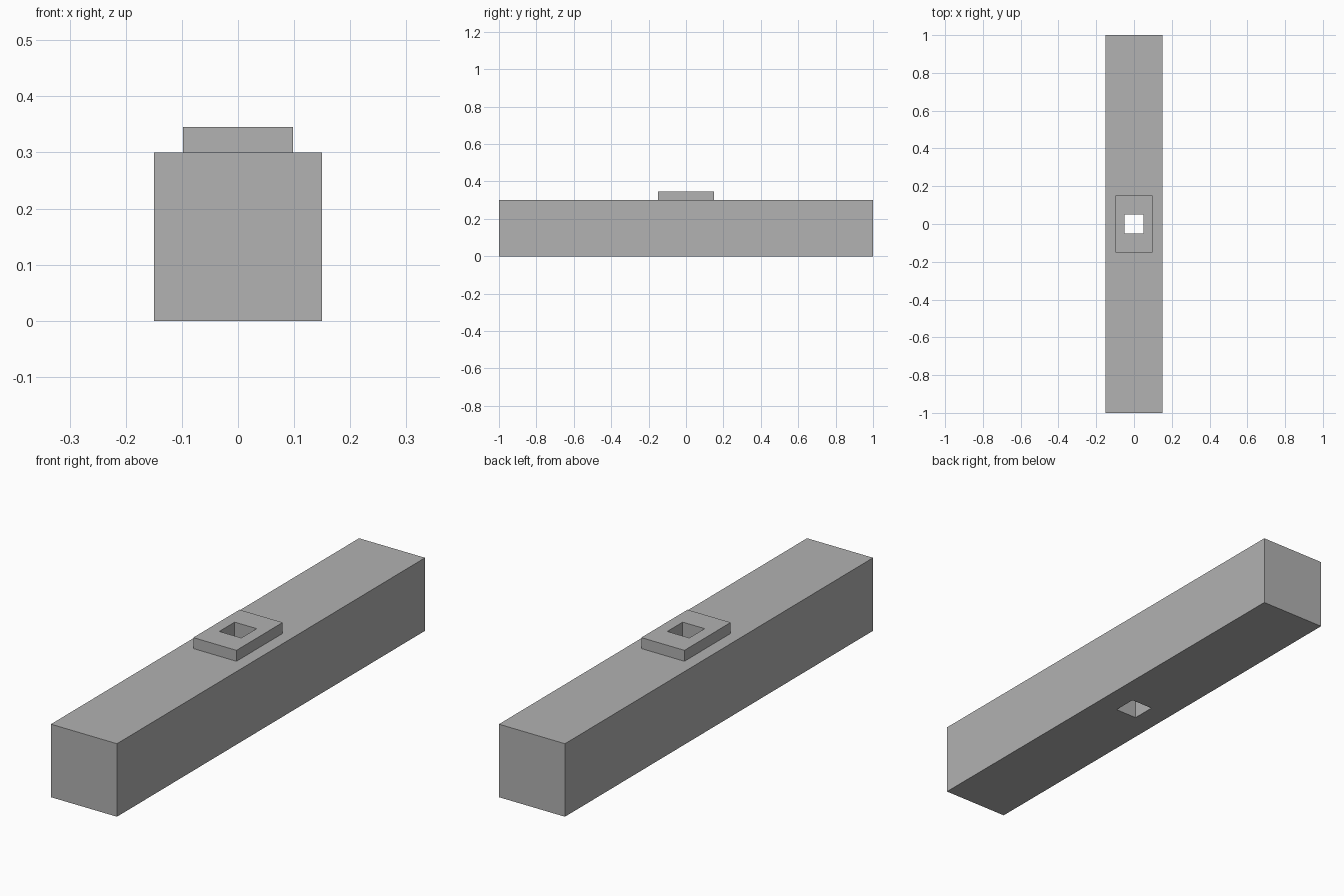
import bpy
import bmesh

default = bpy.data.objects.get("Cube")
if default:
    bpy.data.objects.remove(default, do_unlink=True)

# Single flat colour
grey = bpy.data.materials.new("plain grey")
grey.use_nodes = True
colour = (0.445, 0.445, 0.445, 1)
grey.diffuse_color = colour
grey.node_tree.nodes["Principled BSDF"].inputs["Base Color"].default_value = colour

HOLE = 0.05  # half width of the square shaft


def pierced_block(name, half_x, half_y, bottom, top):
    """Rectangular block with a square shaft running through it vertically."""
    bm = bmesh.new()

    def loop(hx, hy, z):
        corners = ((-1, -1), (1, -1), (1, 1), (-1, 1))
        return [bm.verts.new((sx * hx, sy * hy, z)) for sx, sy in corners]

    # Closed chain of loops: outer wall, top rim, shaft wall, bottom rim
    rings = [loop(half_x, half_y, bottom), loop(half_x, half_y, top),
             loop(HOLE, HOLE, top), loop(HOLE, HOLE, bottom)]
    for a, b in zip(rings, rings[1:] + rings[:1]):
        for i in range(4):
            j = (i + 1) % 4
            bm.faces.new((a[i], a[j], b[j], b[i]))
    bmesh.ops.recalc_face_normals(bm, faces=bm.faces)

    mesh = bpy.data.meshes.new(name)
    bm.to_mesh(mesh)
    bm.free()
    mesh.materials.append(grey)
    obj = bpy.data.objects.new(name, mesh)
    bpy.context.collection.objects.link(obj)
    return obj


# Long beam and the raised plate around its central hole
pierced_block("beam", 0.15, 1.0, 0.0, 0.3)
pierced_block("raised_plate", 0.098, 0.15, 0.3, 0.345)
